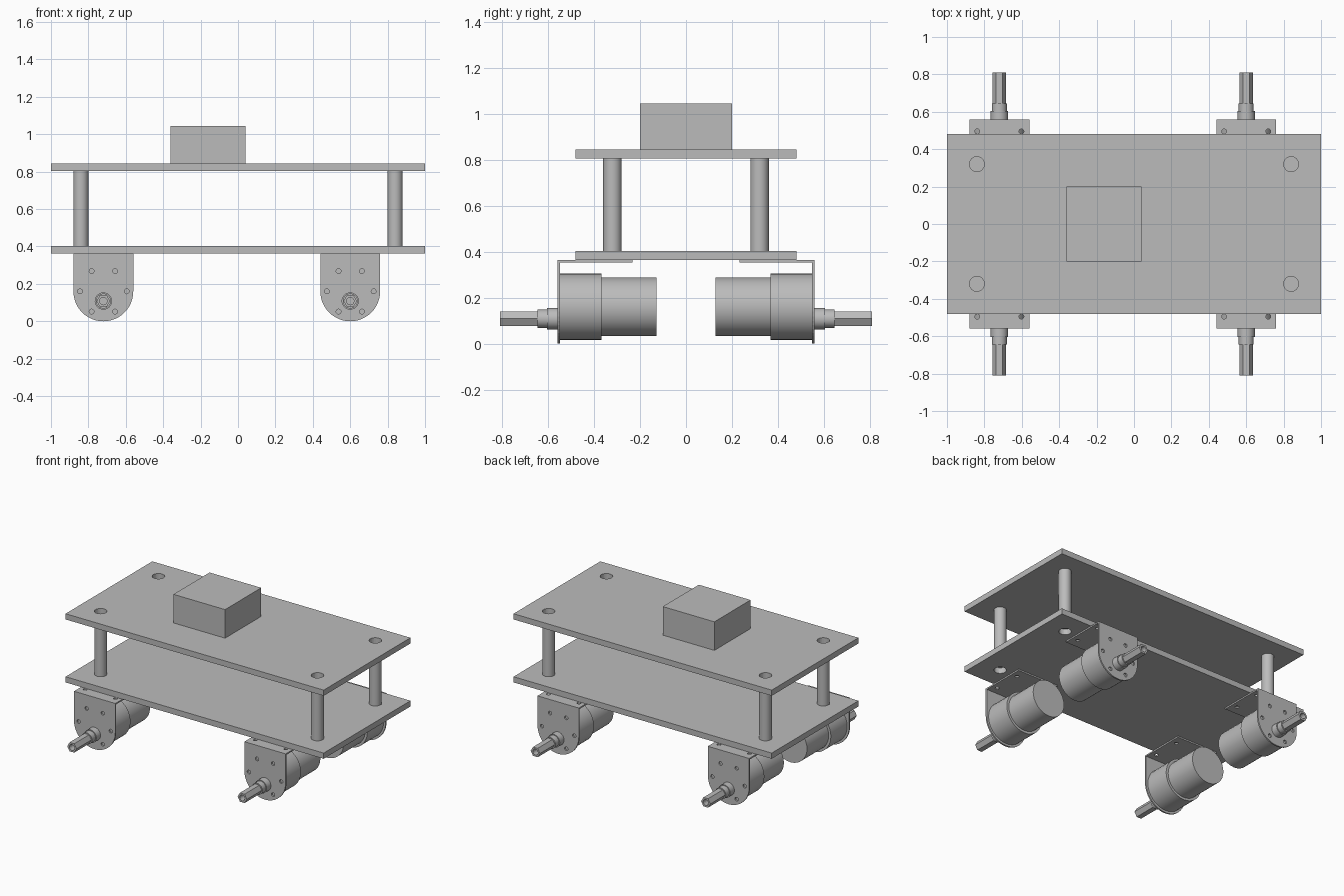
import bpy
import bmesh
from math import cos, sin, pi, radians
from mathutils import Matrix

cube = bpy.data.objects.get("Cube")
if cube:
    bpy.data.objects.remove(cube)

grey = bpy.data.materials.new("plain grey")
grey.use_nodes = True
colour = (0.5, 0.5, 0.5, 1)
grey.diffuse_color = colour
grey.node_tree.nodes["Principled BSDF"].inputs["Base Color"].default_value = colour

UPRIGHT = Matrix.Rotation(radians(90), 4, 'X')   # lays a flat profile into the xz plane


def add(name, mesh, matrix=Matrix()):
    obj = bpy.data.objects.new(name, mesh)
    bpy.context.collection.objects.link(obj)
    obj.matrix_world = matrix
    return obj


def ring(radius, cx=0, cy=0, sides=24):
    return [(cx + radius * cos(2 * pi * i / sides), cy + radius * sin(2 * pi * i / sides))
            for i in range(sides)]


def rect(x0, x1, y0, y1):
    return [(x0, y0), (x1, y0), (x1, y1), (x0, y1)]


def finish(bm, name):
    mesh = bpy.data.meshes.new(name)
    bm.to_mesh(mesh)
    bm.free()
    mesh.materials.append(grey)
    return mesh


def sheet(name, loops, thickness, matrix):
    """Extruded outline; every loop after the first is a hole."""
    curve = bpy.data.curves.new(name, 'CURVE')
    curve.dimensions = '2D'
    curve.fill_mode = 'BOTH'
    curve.extrude = thickness / 2
    for loop in loops:
        spline = curve.splines.new('POLY')
        spline.points.add(len(loop) - 1)
        for point, (x, y) in zip(spline.points, loop):
            point.co = (x, y, 0, 1)
        spline.use_cyclic_u = True
    temp = bpy.data.objects.new(name, curve)
    raw = bpy.data.meshes.new_from_object(temp)
    bm = bmesh.new()
    bm.from_mesh(raw)
    bpy.data.objects.remove(temp)
    bpy.data.curves.remove(curve)
    bpy.data.meshes.remove(raw)
    bmesh.ops.remove_doubles(bm, verts=bm.verts, dist=0.0001)
    bmesh.ops.recalc_face_normals(bm, faces=bm.faces)
    bm.transform(matrix)
    for face in bm.faces:
        face.smooth = False
    return finish(bm, name)


def rod(name, radius, start, end, axis='Y', z=0, sides=32):
    bm = bmesh.new()
    bmesh.ops.create_cone(bm, cap_ends=True, segments=sides, radius1=radius,
                          radius2=radius, depth=end - start)
    middle = (start + end) / 2
    if axis == 'Y':
        bm.transform(Matrix.Translation((0, middle, z)) @ UPRIGHT)
    else:
        bm.transform(Matrix.Translation((0, 0, middle)))
    for face in bm.faces:
        face.smooth = len(face.verts) == 4
    for edge in bm.edges:
        edge.smooth = all(f.smooth for f in edge.link_faces)
    return finish(bm, name)


# Two decks with a hole over each post
corners = [(x, y) for x in (-0.84, 0.84) for y in (-0.32, 0.32)]
deck_loops = [rect(-1, 1, -0.48, 0.48)] + [ring(0.04, x, y) for x, y in corners]
for name, z in (("lower_deck", 0.383), ("upper_deck", 0.824)):
    add(name, sheet(name, deck_loops, 0.04, Matrix.Translation((0, 0, z))))

# Posts between the decks
post = rod("post", 0.04, 0.403, 0.804, 'Z')
for x, y in corners:
    add("post", post, Matrix.Translation((x, y, 0)))

# Box on the upper deck
add("top_box", sheet("top_box", [rect(-0.36, 0.04, -0.2, 0.2)], 0.2,
                     Matrix.Translation((0, 0, 0.944))))

# Motor unit, pointing along +y
AXIS_Z = 0.16
SHAFT_Z = 0.108
arc = [(0.16 * cos(a), AXIS_Z + 0.16 * sin(a))
       for a in (pi + pi * i / 24 for i in range(25))]
face_loops = [arc + [(0.16, 0.363), (-0.16, 0.363)]]
face_loops += [ring(0.013, x, z, 16) for x, z in ring(0.125, 0, AXIS_Z, 6)]
flange_loops = [rect(-0.16, 0.16, 0.233, 0.548)]
flange_loops += [ring(0.013, x, y, 16) for x in (-0.118, 0.118) for y in (0.3, 0.495)]
tube_loops = [ring(0.036, sides=6), ring(0.02, sides=16)]

unit = [
    sheet("bracket_face", face_loops, 0.01, Matrix.Translation((0, 0.553, 0)) @ UPRIGHT),
    sheet("bracket_flange", flange_loops, 0.01, Matrix.Translation((0, 0, 0.358))),
    rod("gearbox", 0.145, 0.368, 0.548, z=AXIS_Z),
    rod("motor_can", 0.128, 0.128, 0.368, z=AXIS_Z),
    rod("shaft_collar", 0.046, 0.548, 0.605, z=SHAFT_Z),
    rod("shaft_boss", 0.04, 0.605, 0.645, z=SHAFT_Z),
    sheet("hex_shaft", tube_loops, 0.165,
          Matrix.Translation((0, 0.7275, SHAFT_Z)) @ UPRIGHT),
]

# Four units: two at the back, two turned round to face the front
for x, place in ((-0.72, "right"), (0.6, "left")):
    for turn, end in ((0, "back"), (pi, "front")):
        matrix = Matrix.Translation((x, 0, 0)) @ Matrix.Rotation(turn, 4, 'Z')
        for mesh in unit:
            add(f"{end}_{place}_{mesh.name}", mesh, matrix)
